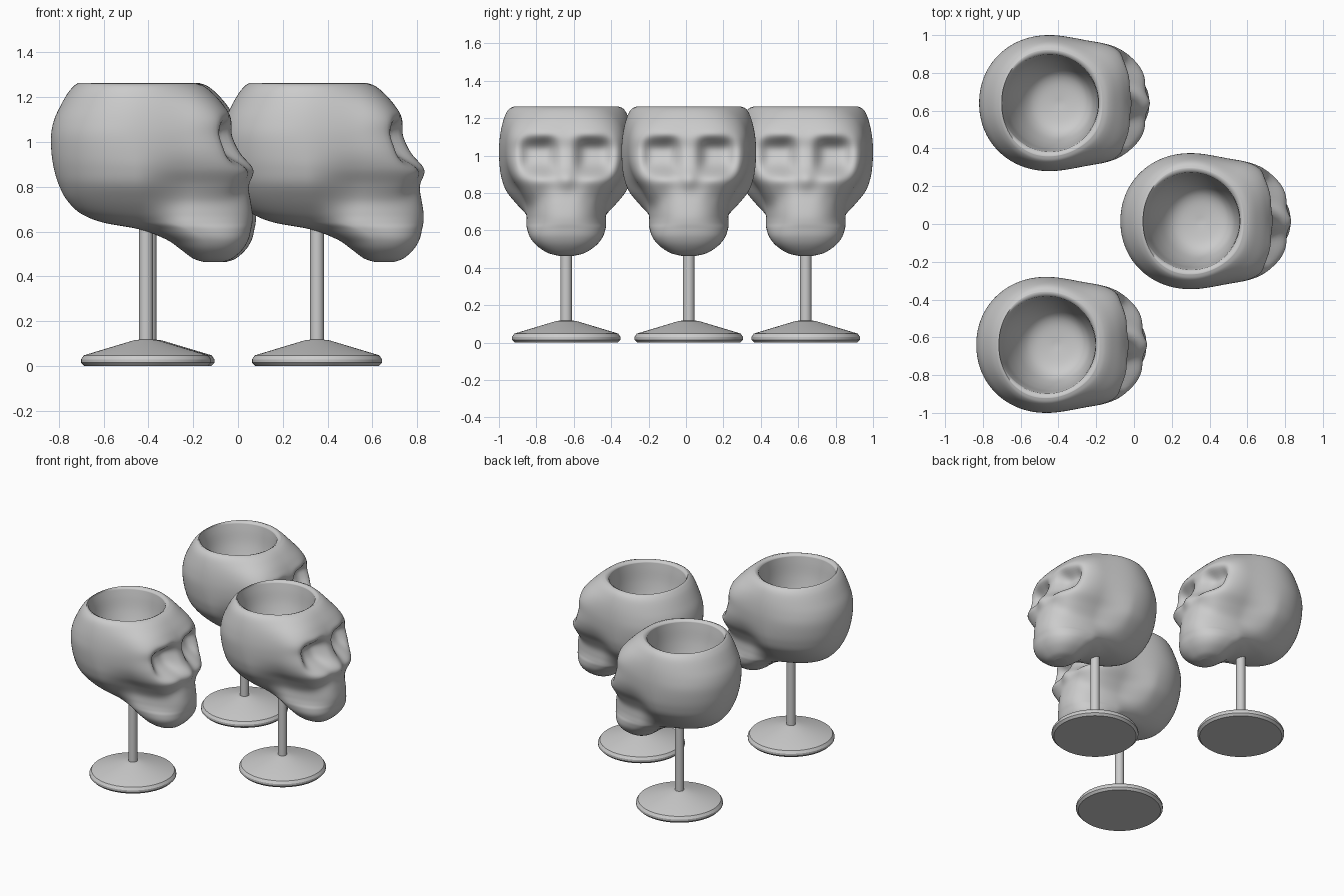
import bpy, bmesh, math
from mathutils import Vector

cube = bpy.data.objects.get("Cube")
if cube:
    bpy.data.objects.remove(cube, do_unlink=True)

grey = bpy.data.materials.new("plain grey")
grey.use_nodes = True
colour = (0.6, 0.6, 0.6, 1)
grey.diffuse_color = colour
grey.node_tree.nodes["Principled BSDF"].inputs["Base Color"].default_value = colour

COLUMNS = 128
STEPS = 6

# Skull slices: height, back x, front x, half width at the back, half width at the face
OUTSIDE = [
    (.464, .26, .34, .03, .04), (.48, .21, .385, .09, .1),
    (.52, .155, .43, .13, .16), (.565, .09, .457, .14, .195),
    (.61, -.03, .468, .14, .21), (.64, -.19, .474, .165, .215),
    (.68, -.29, .475, .21, .215), (.74, -.353, .466, .268, .218),
    (.81, -.39, .452, .322, .25), (.88, -.411, .445, .347, .295),
    (.95, -.422, .415, .357, .322), (1.03, -.424, .383, .36, .332),
    (1.1, -.41, .378, .355, .328), (1.165, -.38, .345, .343, .315),
    (1.22, -.348, .296, .325, .295), (1.25, -.322, .258, .305, .275),
    (1.262, -.305, .225, .28, .255),
]
# Cup inside the skull: height, centre x, radius
INSIDE = [(1.25, -.05, .258), (1.2, -.045, .25), (1.1, -.035, .236), (1, -.02, .21),
          (.92, -.005, .172), (.88, 0, .115), (.865, 0, .01)]


def smooth_rows(keys):
    """Catmull-Rom interpolation through the key slices."""
    rows = []
    for i in range(len(keys) - 1):
        p = [Vector(keys[min(max(j, 0), len(keys) - 1)]) for j in range(i - 1, i + 3)]
        for s in range(STEPS):
            t = s / STEPS
            rows.append((p[1] * 2 + (p[2] - p[0]) * t
                         + (p[0] * 2 - p[1] * 5 + p[2] * 4 - p[3]) * t ** 2
                         + (p[1] * 3 - p[0] - p[2] * 3 + p[3]) * t ** 3) / 2)
    rows.append(Vector(keys[-1]))
    return rows


def bump(value, centre, width, power=2):
    return math.exp(-abs((value - centre) / width) ** power)


def ease(value, start, end):
    t = min(max((value - start) / (end - start), 0), 1)
    return t * t * (3 - 2 * t)


def skull_point(row, angle):
    z, back, front, wide, face = row
    c, s = math.cos(angle), math.sin(angle)
    # the face is squarer than the back of the head
    n = 2.4 + 1.7 * bump(z, .97, .22, 4) if c > 0 else 2.08
    r = (abs(c) ** n + abs(s) ** n) ** (-1 / n)
    middle = back + (front - back) * .46
    x = middle + (front - middle if c > 0 else middle - back) * c * r
    y = (wide + (face - wide) * ease(x, -.05, .2)) * s * r
    if c > 0:
        near = ease(x, .1, .27)
        # eye sockets, deepest under the brow
        x -= near * .085 * bump(abs(y), .148, .092, 4) * bump(z, 1.0, .088, 3)
        # nose, cheekbones and the hollow beside the mouth
        x += near * .032 * bump(y, 0, .05) * bump(z, .875, .055)
        x += near * .012 * bump(abs(y), .13, .07) * bump(z, .87, .035)
        x -= near * .02 * bump(abs(y), .14, .06) * bump(z, .77, .05)
        # brow ridge
        x += near * .01 * bump(abs(y), .12, .08) * bump(z, 1.115, .03)
    return (x, y, z)


def loft(bm, rings):
    """Bridge successive rings of points and cap both ends."""
    loops = [[bm.verts.new(p) for p in ring] for ring in rings]
    for a, b in zip(loops, loops[1:]):
        n = len(a)
        for i in range(n):
            j = (i + 1) % n
            bm.faces.new((a[i], a[j], b[j], b[i]))
    bm.faces.new(loops[0][::-1])
    bm.faces.new(loops[-1])


def make_object(name, rings, place, angle):
    bm = bmesh.new()
    loft(bm, rings)
    bmesh.ops.recalc_face_normals(bm, faces=bm.faces)
    mesh = bpy.data.meshes.new(name)
    bm.to_mesh(mesh)
    bm.free()
    mesh.materials.append(grey)
    obj = bpy.data.objects.new(name, mesh)
    obj.location = place
    bpy.context.collection.objects.link(obj)
    bpy.ops.object.select_all(action="DESELECT")
    obj.select_set(True)
    bpy.context.view_layer.objects.active = obj
    bpy.ops.object.shade_smooth_by_angle(angle=math.radians(angle))


def circle(z, x, r, n):
    return [(x + r * math.cos(math.tau * i / n), r * math.sin(math.tau * i / n), z)
            for i in range(n)]


# Skull bowl rings: outside going up, then down into the cup
bowl = [[skull_point(row, math.tau * i / COLUMNS) for i in range(COLUMNS)]
        for row in smooth_rows(OUTSIDE)]
bowl += [circle(*row, COLUMNS) for row in smooth_rows(INSIDE)]

# Foot and stem profiles: height, radius
foot = [circle(z, 0, r, 64) for z, r in
        [(0, .275), (.015, .29), (.03, .29), (.048, .278), (.115, .055), (.118, .03)]]
stem = [circle(z, 0, .031, 32) for z in (.11, .66)]

for label, x, y in (("front", -.41, -.64), ("middle", .353, .015), ("rear", -.395, .64)):
    make_object(label + "_skull_bowl", bowl, (x, y, 0), 70)
    make_object(label + "_stem", stem, (x, y, 0), 35)
    make_object(label + "_foot", foot, (x, y, 0), 20)
